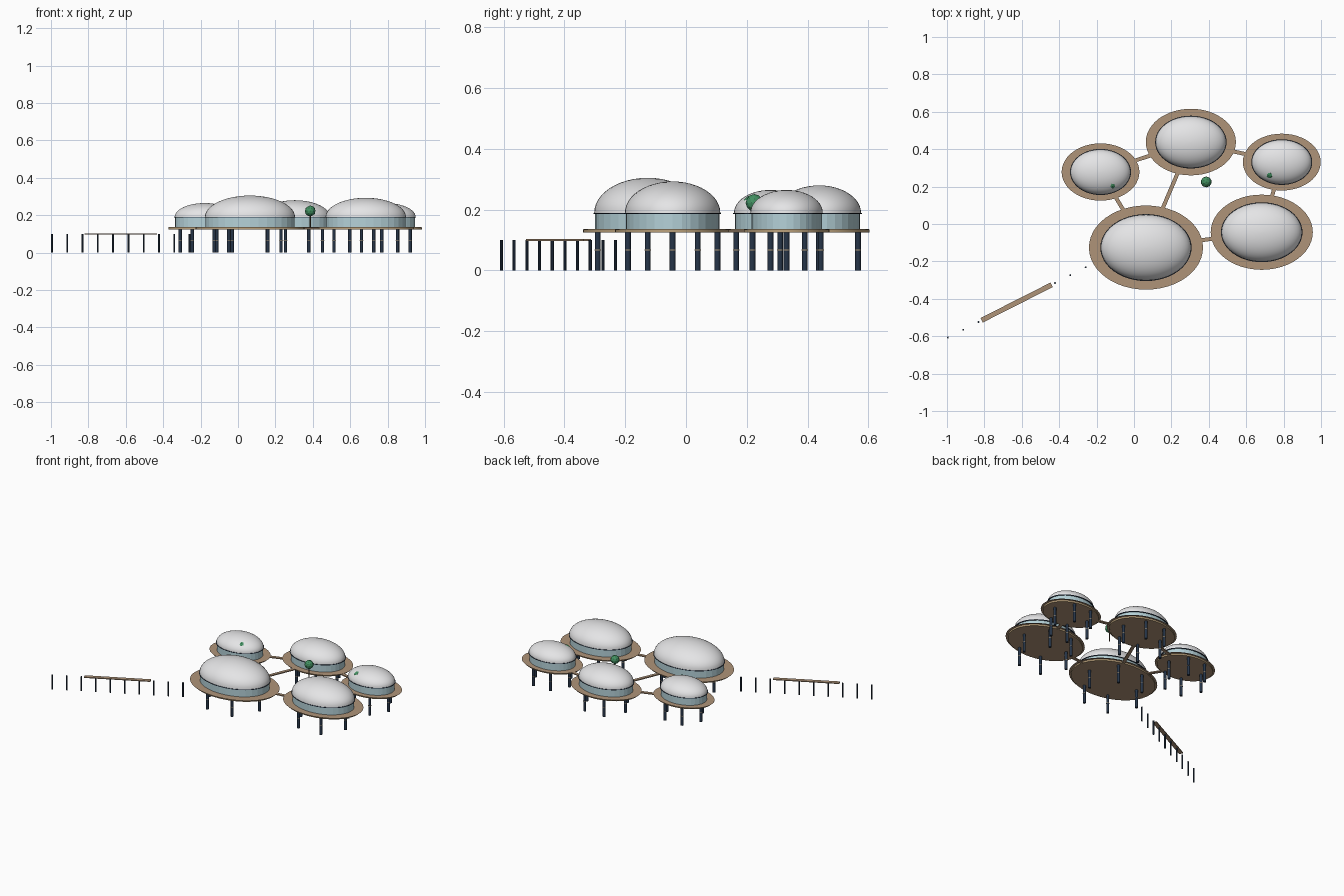
import bpy, math
from mathutils import Vector

if "Cube" in bpy.data.objects:
    bpy.data.objects.remove(bpy.data.objects["Cube"])


def material(name, rgb):
    m = bpy.data.materials.new(name)
    m.diffuse_color = (*rgb, 1)
    m.use_nodes = True
    m.node_tree.nodes["Principled BSDF"].inputs["Base Color"].default_value = m.diffuse_color
    return m


WHITE = material("dome white", (0.78, 0.78, 0.79))
GLASS = material("pale teal glass", (0.46, 0.64, 0.69))
WOOD = material("deck wood", (0.43, 0.295, 0.19))
TRIM = material("light tan trim", (0.50, 0.36, 0.20))
STEEL = material("dark navy steel", (0.019, 0.035, 0.065))
BARK = material("dark bark", (0.08, 0.05, 0.03))
LEAF = material("leaf green", (0.055, 0.28, 0.12))


def finish(name, mat, smooth=False):
    ob = bpy.context.object
    ob.name = name
    ob.data.materials.append(mat)
    if smooth:
        bpy.ops.object.shade_smooth_by_angle(angle=math.radians(40))
    return ob


def drum(name, mat, x, y, rx, ry, z0, z1, sides=48, smooth=True):
    """Upright elliptical cylinder between two heights."""
    bpy.ops.mesh.primitive_cylinder_add(vertices=sides, radius=1, depth=1,
                                        location=(x, y, (z0 + z1) / 2))
    bpy.context.object.scale = (rx, ry, z1 - z0)
    bpy.ops.object.transform_apply(location=False, rotation=False, scale=True)
    return finish(name, mat, smooth)


def revolve(name, mat, x, y, profile, sides=48, closed=False):
    """Elliptical lathe: profile is a list of (rx, ry, z)."""
    verts, faces = [], []
    for rx, ry, z in profile:
        for i in range(sides):
            a = 2 * math.pi * i / sides
            verts.append((rx * math.cos(a), ry * math.sin(a), z))
    n = len(profile)
    for j in range(n if closed else n - 1):
        k = (j + 1) % n
        for i in range(sides):
            i2 = (i + 1) % sides
            faces.append((j * sides + i, j * sides + i2, k * sides + i2, k * sides + i))
    if not closed:
        faces.append(tuple(range((n - 1) * sides, n * sides)))
    me = bpy.data.meshes.new(name)
    me.from_pydata(verts, [], faces)
    ob = bpy.data.objects.new(name, me)
    ob.location = (x, y, 0)
    bpy.context.collection.objects.link(ob)
    bpy.ops.object.select_all(action='DESELECT')
    bpy.context.view_layer.objects.active = ob
    ob.select_set(True)
    return finish(name, mat, True)


def band(name, mat, x, y, rx, ry, w, z0, z1):
    """Flat elliptical hoop reaching w inward from (rx, ry)."""
    return revolve(name, mat, x, y, [(rx - w, ry - w, z0), (rx, ry, z0),
                                     (rx, ry, z1), (rx - w, ry - w, z1)], closed=True)


def plank(name, a, b, width, z0, z1):
    """Straight flat beam from a to b."""
    a, b = Vector(a), Vector(b)
    d, mid = b - a, (a + b) / 2
    bpy.ops.mesh.primitive_cube_add(size=1, location=(mid.x, mid.y, (z0 + z1) / 2),
                                    rotation=(0, 0, math.atan2(d.y, d.x)))
    bpy.context.object.scale = (d.length, width, z1 - z0)
    return finish(name, WOOD)


def pod(name, x, y, deck, dome, top, leg_ring):
    dx, dy = deck
    rx, ry = dome
    # deck slab, tan edge trim and a very thin overhanging top sheet
    drum(name + "_deck_body", WOOD, x, y, dx - 0.016, dy - 0.013, 0.125, 0.1365)
    band(name + "_deck_trim", TRIM, x, y, dx - 0.0145, dy - 0.0115, 0.004, 0.1245, 0.1345)
    drum(name + "_deck_top", WOOD, x, y, dx, dy, 0.1367, 0.1373)
    # glazed band
    drum(name + "_window_band", GLASS, x, y, rx - 0.003, ry - 0.003, 0.137, 0.187, 32, False)
    # dark eaves hoop under the roof shell
    band(name + "_eaves", STEEL, x, y, rx + 0.003, ry + 0.003, 0.008, 0.1865, 0.1900)
    # roof shell
    steps = 12
    prof = []
    for i in range(steps):
        a = math.pi / 2 * i / steps
        prof.append((rx * math.cos(a), ry * math.cos(a), 0.19 + (top - 0.19) * math.sin(a)))
    prof.append((0.004, 0.003, top))
    revolve(name + "_dome", WHITE, x, y, prof)
    # ring of six stilts, each with a narrow tan collar
    for i in range(6):
        a = math.pi / 3 * i
        lx, ly = x + leg_ring * math.cos(a), y + leg_ring * math.sin(a)
        drum(f"{name}_stilt_{i}", STEEL, lx, ly, 0.0095, 0.0095, 0, 0.126, 10)
        drum(f"{name}_collar_{i}", TRIM, lx, ly, 0.0102, 0.0102, 0.0655, 0.0685, 10)


PODS = {
    "main_pod": (0.064, -0.126, (0.305, 0.225), (0.241, 0.176), 0.305, 0.19),
    "right_pod": (0.683, -0.044, (0.273, 0.201), (0.215, 0.157), 0.293, 0.17),
    "back_pod": (0.304, 0.438, (0.241, 0.178), (0.188, 0.138), 0.280, 0.148),
    "left_pod": (-0.179, 0.278, (0.208, 0.153), (0.160, 0.120), 0.265, 0.13),
    "far_right_pod": (0.790, 0.331, (0.208, 0.152), (0.160, 0.119), 0.265, 0.13),
}
for pod_name, args in PODS.items():
    pod(pod_name, *args)

# bridges joining the decks
LINKS = [("main_pod", "right_pod"), ("main_pod", "back_pod"), ("main_pod", "left_pod"),
         ("left_pod", "back_pod"), ("back_pod", "far_right_pod"), ("right_pod", "far_right_pod")]
for p, q in LINKS:
    plank(f"bridge_{p}_{q}", PODS[p][:2], PODS[q][:2], 0.021, 0.127, 0.134)

# jetty plank and its row of posts
plank("jetty", (-0.815, -0.515), (-0.44, -0.325), 0.027, 0.097, 0.103)
for i in range(10):
    drum(f"jetty_post_{i}", STEEL, -0.995 + 0.0818 * i, -0.607 + 0.0417 * i,
         0.005, 0.005, 0, 0.1, 8)

# small round trees
for i, (x, y, z) in enumerate([(0.386, 0.225, 0.2225), (0.73, 0.27, 0.2205),
                               (-0.12, 0.215, 0.2185)]):
    drum(f"tree_trunk_{i}", BARK, x, y, 0.003, 0.003, 0.13, 0.21, 8)
    bpy.ops.mesh.primitive_ico_sphere_add(subdivisions=2, radius=0.029, location=(x, y, z))
    finish(f"tree_crown_{i}", LEAF)
